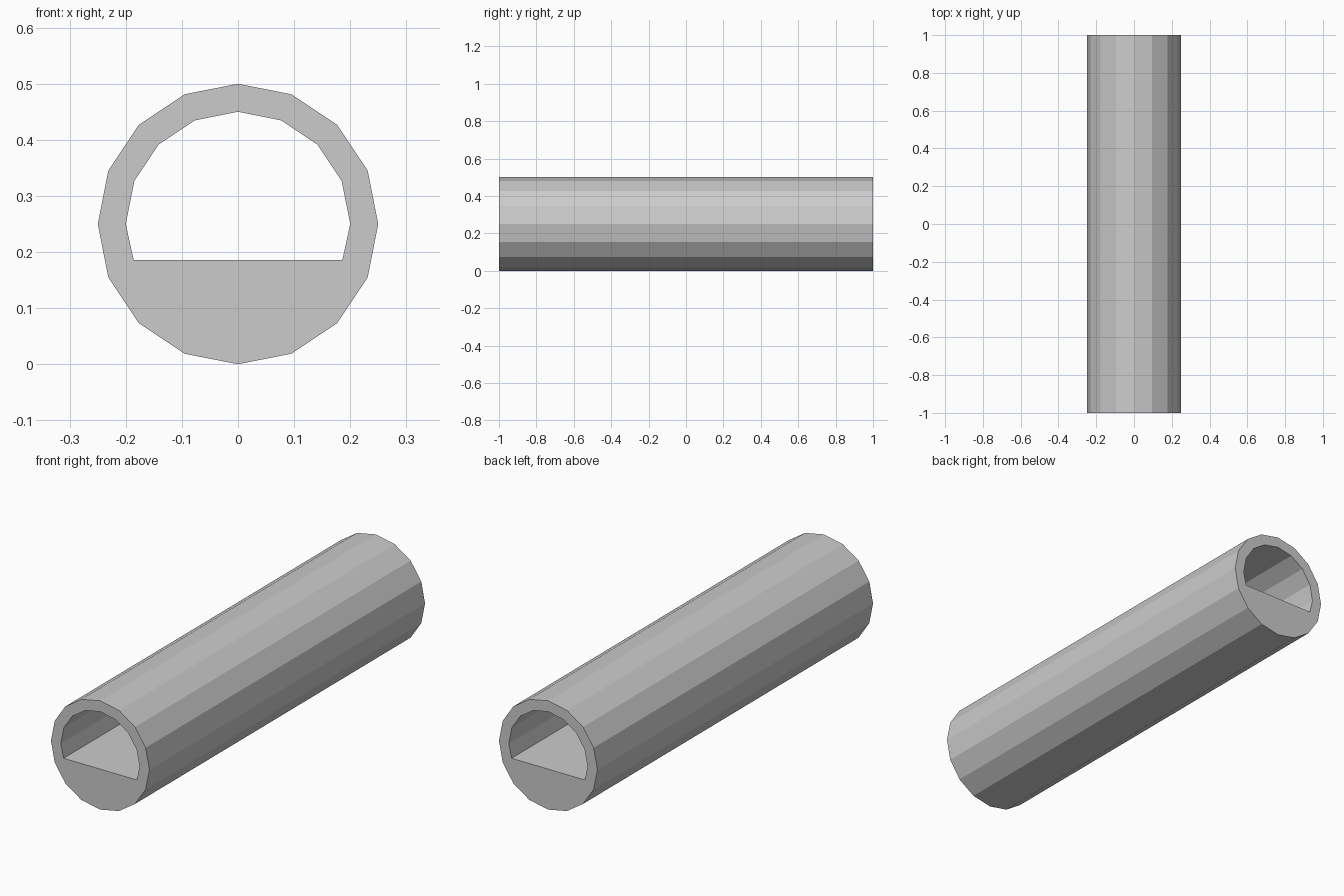
import bpy, bmesh
from math import sin, cos, radians

if "Cube" in bpy.data.objects:
    bpy.data.objects.remove(bpy.data.objects["Cube"])

CZ, R_OUT, R_IN, HALF = 0.25, 0.25, 0.20, 1.0
STEP = 22.5


def arc(radius, first, last):
    return [(radius * cos(radians(STEP * i)), CZ + radius * sin(radians(STEP * i)))
            for i in range(first, last + 1)]


# Cross-section: 16-sided shell, bore with a flat floor
outer = arc(R_OUT, 0, 15)
bore = [(0.186, 0.186)] + arc(R_IN, 0, 8) + [(-0.186, 0.186)]

bm = bmesh.new()
edges = []
for loop in (outer, bore):
    vs = [bm.verts.new((x, -HALF, z)) for x, z in loop]
    edges += [bm.edges.new((vs[i - 1], vs[i])) for i in range(len(vs))]
bmesh.ops.triangle_fill(bm, edges=edges, use_beauty=True)

# Extrude the section along the tunnel length
ext = bmesh.ops.extrude_face_region(bm, geom=bm.faces[:], use_keep_orig=True)
moved = [g for g in ext["geom"] if isinstance(g, bmesh.types.BMVert)]
bmesh.ops.translate(bm, verts=moved, vec=(0, 2 * HALF, 0))
bmesh.ops.recalc_face_normals(bm, faces=bm.faces[:])

mesh = bpy.data.meshes.new("tunnel_pipe")
bm.to_mesh(mesh)
bm.free()
bpy.context.collection.objects.link(bpy.data.objects.new("tunnel_pipe", mesh))
